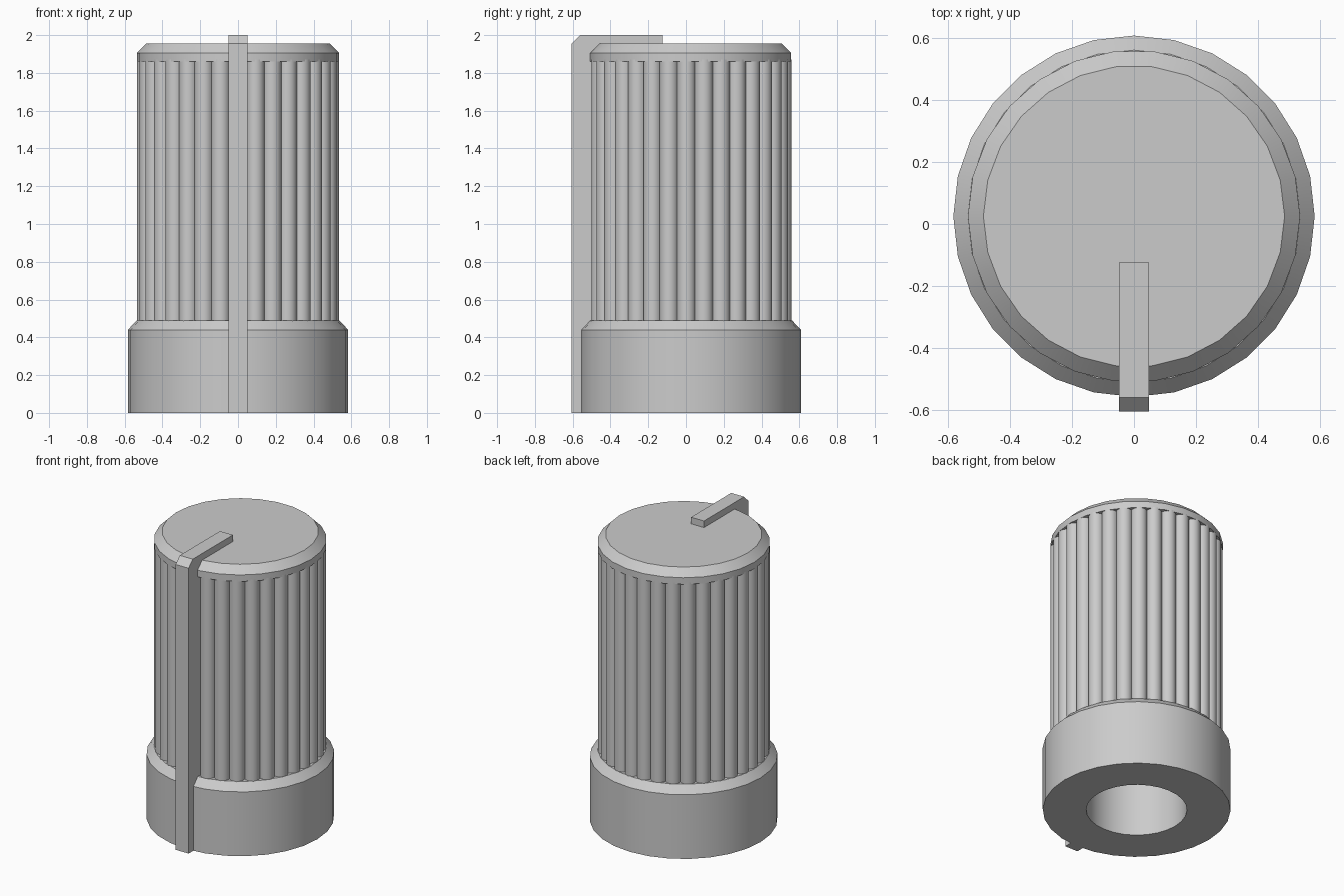
import bpy, bmesh, math

cube = bpy.data.objects.get("Cube")
if cube:
    bpy.data.objects.remove(cube, do_unlink=True)

CY = 0.025  # centre line of the round parts

grey = bpy.data.materials.new("light grey")
grey.use_nodes = True
grey.diffuse_color = (0.6, 0.6, 0.6, 1)
grey.node_tree.nodes["Principled BSDF"].inputs["Base Color"].default_value = (0.6, 0.6, 0.6, 1)


def finish(name, bm, smooth=None):
    bmesh.ops.recalc_face_normals(bm, faces=bm.faces)
    mesh = bpy.data.meshes.new(name)
    bm.to_mesh(mesh)
    bm.free()
    mesh.materials.append(grey)
    ob = bpy.data.objects.new(name, mesh)
    bpy.context.collection.objects.link(ob)
    if smooth:
        bpy.ops.object.select_all(action='DESELECT')
        bpy.context.view_layer.objects.active = ob
        ob.select_set(True)
        bpy.ops.object.shade_smooth_by_angle(angle=math.radians(smooth))
    return ob


def turned(name, profile, sides):
    """Lathe a (radius, z) profile; ends at radius 0 close to a flat cap."""
    bm = bmesh.new()
    rings = []
    for r, z in profile:
        ring = []
        for i in range(sides):
            a = math.tau * i / sides
            ring.append(bm.verts.new((r * math.cos(a), CY + r * math.sin(a), z)))
        rings.append(ring)
    for low, high in zip(rings, rings[1:]):
        for i in range(sides):
            j = (i + 1) % sides
            bm.faces.new((low[i], low[j], high[j], high[i]))
    bm.faces.new(rings[0])
    bm.faces.new(rings[-1])
    return finish(name, bm, 30)


def extruded(name, outline, direction, smooth=None):
    bm = bmesh.new()
    face = bm.faces.new([bm.verts.new(p) for p in outline])
    new = bmesh.ops.extrude_face_region(bm, geom=[face])["geom"]
    bmesh.ops.translate(bm, vec=direction,
                        verts=[v for v in new if isinstance(v, bmesh.types.BMVert)])
    return finish(name, bm, smooth)


# Skirt with chamfered shoulder; the profile turns in through the shaft hole
HOLE, DEPTH = 0.313, 1.4
turned("skirt", [(0.45, DEPTH + 0.1), (0.45, 0.49), (0.536, 0.49), (0.583, 0.44),
                 (0.583, 0), (HOLE, 0), (HOLE, DEPTH)], 28)

# Fluted grip: convex ribs side by side around a ring, one rib at the front
RIBS, RIB_R, RIB_C = 33, 0.05, 0.485
half = math.pi / RIBS
valley = RIB_C * math.sin(half)
reach = math.acos(valley / RIB_R)          # angle left of the crossing point
grip = []
STEPS = 10
for k in range(RIBS):
    a = math.tau * k / RIBS - math.pi / 2
    cx, cy = RIB_C * math.cos(a), RIB_C * math.sin(a)
    span = math.pi / 2 - reach + half
    for s in range(STEPS):
        b = a + span * (2 * s / STEPS - 1)
        grip.append((cx + RIB_R * math.cos(b), CY + cy + RIB_R * math.sin(b), 0.47))
bm = bmesh.new()
low = [bm.verts.new(p) for p in grip]
high = [bm.verts.new((x, y, 1.87)) for x, y, z in grip]
for i in range(len(grip)):
    j = (i + 1) % len(grip)
    bm.faces.new((low[i], low[j], high[j], high[i]))
finish("fluted_grip", bm, 30)

# Cap with chamfered rim
turned("cap", [(0.536, 1.86), (0.536, 1.905), (0.486, 1.955)], 26)

# Pointer bar running up the front and over the cap
side = [(-0.605, 0), (-0.605, 1.955), (-0.56, 2), (-0.125, 2),
        (-0.125, 1.95), (-0.42, 1.95), (-0.45, 1.92), (-0.45, 0)]
extruded("pointer", [(-0.049, y, z) for y, z in side], (0.098, 0, 0))
